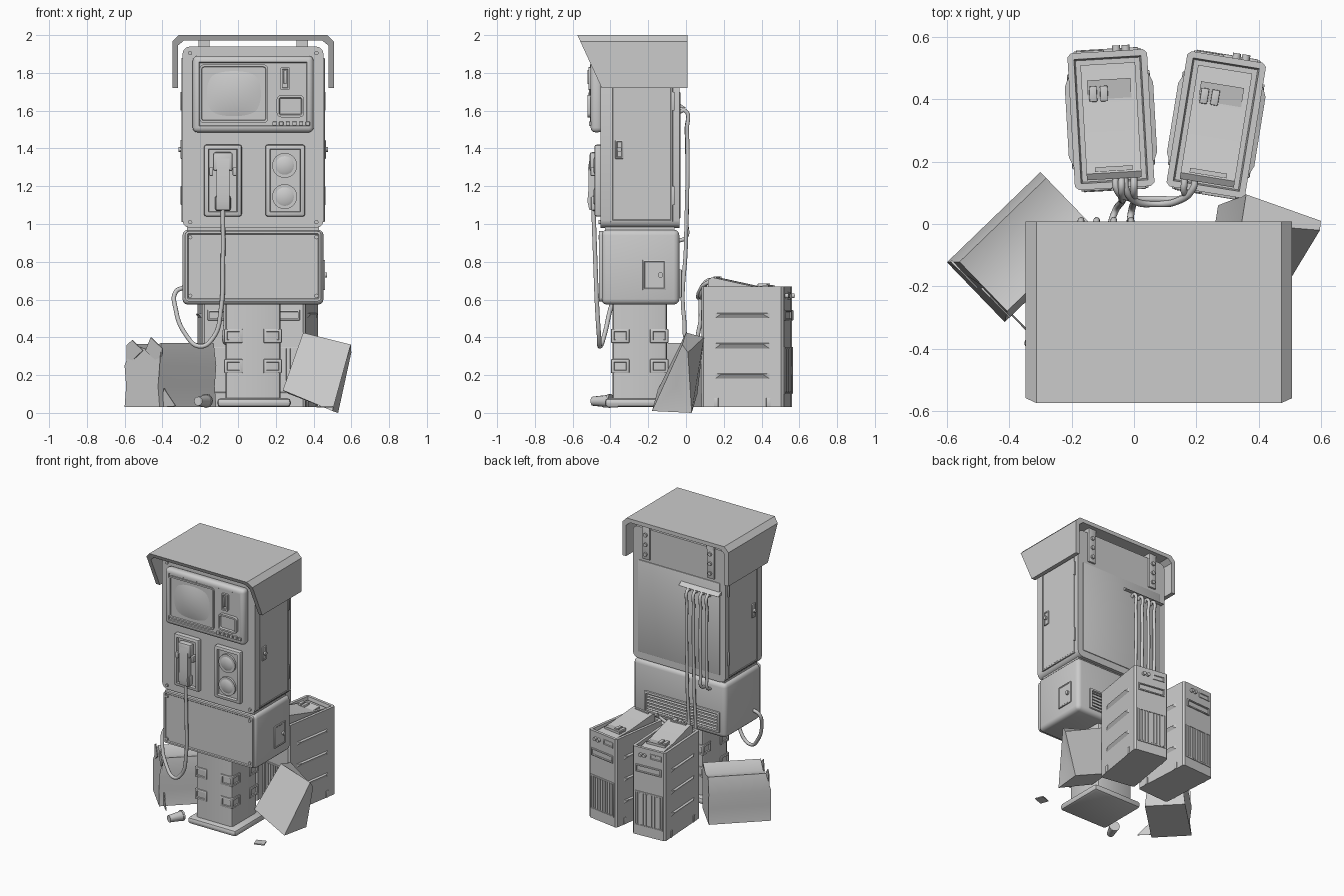
import bpy, bmesh
from math import radians, pi
from mathutils import Matrix, Vector

if "Cube" in bpy.data.objects:
    bpy.data.objects.remove(bpy.data.objects["Cube"])

grey = bpy.data.materials.new("plain_grey")
grey.use_nodes = True
grey.diffuse_color = (0.6, 0.6, 0.6, 1)
grey.node_tree.nodes["Principled BSDF"].inputs["Base Color"].default_value = (0.6, 0.6, 0.6, 1)

made = []
frame = Matrix.Identity(4)   # placement used for every new part
CX = 0.08                    # middle of the cabinet


def place(x, y, angle=0):
    return Matrix.Translation((x, y, 0)) @ Matrix.Rotation(radians(angle), 4, 'Z')


def finish(name, bm):
    bmesh.ops.recalc_face_normals(bm, faces=bm.faces)
    bm.transform(frame)
    me = bpy.data.meshes.new(name)
    bm.to_mesh(me)
    bm.free()
    me.materials.append(grey)
    ob = bpy.data.objects.new(name, me)
    bpy.context.collection.objects.link(ob)
    made.append(ob)
    return ob


def box(name, x, y, z, bevel=0, along='xyz', seg=2, recess=()):
    """Box from ranges; bevels edges along the given axes, sinks (normal, border, depth)."""
    bm = bmesh.new()
    bmesh.ops.create_cube(bm, size=1)
    for v in bm.verts:
        v.co = [r[0] + (c + 0.5) * (r[1] - r[0]) for r, c in zip((x, y, z), v.co)]
    if bevel:
        edges = []
        for e in bm.edges:
            d = e.verts[0].co - e.verts[1].co
            if 'xyz'[max(range(3), key=lambda i: abs(d[i]))] in along:
                edges.append(e)
        bmesh.ops.bevel(bm, geom=edges, offset=bevel, segments=seg, profile=0.5, affect='EDGES')
    for normal, border, depth in recess:
        bm.normal_update()
        n = Vector(normal)
        f = max((f for f in bm.faces if f.normal.dot(n) > 0.99), key=lambda f: f.calc_area())
        bmesh.ops.inset_region(bm, faces=[f], thickness=border)
        bmesh.ops.inset_region(bm, faces=[f], thickness=0.005, depth=-depth)
    return finish(name, bm)


def prism(name, pts, axis, a, b, edit=None):
    """Profile pushed along an axis: (y, z) points for x, (x, z) points for y."""
    bm = bmesh.new()
    at = (lambda p, t: (t, p[0], p[1])) if axis == 'x' else (lambda p, t: (p[0], t, p[1]))
    ends = [[bm.verts.new(at(p, t)) for p in pts] for t in (a, b)]
    for ring in ends:
        bm.faces.new(ring)
    for i in range(len(pts)):
        j = (i + 1) % len(pts)
        bm.faces.new((ends[0][i], ends[0][j], ends[1][j], ends[1][i]))
    if edit:
        for v in bm.verts:
            edit(v.co)
    return finish(name, bm)


def disc(name, pos, r, depth, axis='y', r2=None, seg=24):
    bm = bmesh.new()
    turn = Matrix.Rotation(pi / 2, 4, 'X' if axis == 'y' else 'Y') if axis != 'z' else Matrix()
    bmesh.ops.create_cone(bm, cap_ends=True, segments=seg, radius1=r, radius2=r if r2 is None else r2,
                          depth=depth, matrix=Matrix.Translation(pos) @ turn)
    return finish(name, bm)


def cable(name, pts, r=0.011):
    cu = bpy.data.curves.new(name, 'CURVE')
    cu.dimensions = '3D'
    cu.bevel_depth, cu.bevel_resolution, cu.resolution_u, cu.use_fill_caps = r, 3, 8, True
    sp = cu.splines.new('BEZIER')
    sp.bezier_points.add(len(pts) - 1)
    for bp, p in zip(sp.bezier_points, pts):
        bp.co = p
        bp.handle_left_type = bp.handle_right_type = 'AUTO'
    cu.materials.append(grey)
    bpy.context.collection.objects.link(bpy.data.objects.new(name, cu))


FRONT, BACK, UP = (0, -1, 0), (0, 1, 0), (0, 0, 1)

# Cabinet
box("upper_cabinet", (-.294, .453), (-.453, -.035), (.98, 1.94), .04, 'y', 3)
box("cabinet_neck", (-.27, .43), (-.43, -.06), (.95, 1.0))
box("lower_cabinet", (-.294, .453), (-.448, -.035), (.573, .97), .03, 'xyz', 3)
box("lower_front_panel", (-.28, .44), (-.46, -.44), (.59, .962), .02, 'y', 3, [(FRONT, .012, .006)])
for x in (-.253, .415):
    for z in (.62, .93, 1.01, 1.905):
        disc("panel_screw", (x, -.457, z), .011, .012, seg=12)

# Side doors and locks
for s in (-1, 1):
    side = CX + s * .3735
    out = lambda d: sorted((side - s * .01, side + s * d))
    box("side_door", out(.006), (-.40, -.07), (1.01, 1.88), .004, recess=[((s, 0, 0), .008, .003)])
    box("door_lock_plate", out(.012), (-.375, -.33), (1.345, 1.445), .004, recess=[((s, 0, 0), .006, .004)])
    disc("door_lock", (side + s * .012, -.353, 1.395), .013, .02, 'x', seg=12)
    for z in (1.1, 1.6):
        box("door_hinge", out(.01), (-.075, -.06), (z, z + .1), .003)
box("lower_hatch", (.44, .461), (-.23, -.105), (.65, .81), .004, recess=[((1, 0, 0), .006, .003)])
disc("hatch_lock", (.461, -.135, .73), .014, .018, 'x', seg=12)

# Rain hood with slanted front edge
def slant(co):
    if co.y < -.3:
        co.y = -.575 + (2 - co.z) * .46
half = [(.428, 1.72), (.428, 1.965), (.393, 2.0)]
inner = [(.365, 1.972), (.398, 1.945), (.398, 1.72)]
arch = [(CX - x, z) for x, z in half] + [(CX + x, z) for x, z in reversed(half)]
arch += [(CX + x, z) for x, z in reversed(inner)] + [(CX - x, z) for x, z in inner]
prism("rain_hood", arch, 'y', -.575, .008, slant)
for x in (-.18, .34):
    box("hood_bracket", (x - .03, x + .03), (-.04, -.022), (1.72, 1.975), .004)
    box("hood_spacer", (x - .03, x + .03), (-.4, -.022), (1.93, 1.975))
    for z in (1.76, 1.83, 1.9):
        disc("bracket_bolt", (x, -.018, z), .014, .016, seg=8)

# Screen unit
box("screen_unit", (-.24, .40), (-.505, -.44), (1.485, 1.89), .025, 'xyz', 3, [(FRONT, .012, .006)])
box("screen_bezel", (-.205, .16), (-.508, -.46), (1.535, 1.845), .025, 'y', 3, [(FRONT, .012, .016)])
bm = bmesh.new()
bmesh.ops.create_grid(bm, x_segments=14, y_segments=14, size=1)
for v in bm.verts:
    u, w = v.co.x, v.co.y
    v.co = (-.022 + .168 * u * (1 - .05 * w * w), -.493 - .022 * (1 - u * u) * (1 - w * w),
            1.69 + .14 * w * (1 - .05 * u * u))
finish("curved_screen", bm)
box("card_slot", (.225, .275), (-.515, -.49), (1.71, 1.83), .006, 'y', 2, [(FRONT, .01, .008)])
box("slot_lip", (.242, .258), (-.522, -.5), (1.74, 1.815), .003)
box("coin_tray", (.205, .35), (-.522, -.49), (1.565, 1.682), .022, 'y', 3, [(FRONT, .012, .012)])
for i in range(6):
    box("button", (.183 + .035 * i, .205 + .035 * i), (-.514, -.49), (1.52, 1.542), .003)

# Handset and speaker plates
for n, x in (("handset_plate", (-.18, .02)), ("speaker_plate", (.145, .355))):
    box(n, x, (-.485, -.44), (1.04, 1.42), .012, 'xyz', 2, [(FRONT, .016, .018)])
for z in (1.31, 1.145):
    disc("speaker_rim", (.247, -.472, z), .066, .02, seg=32)
    disc("speaker_cone", (.247, -.484, z), .056, .012, r2=.035, seg=32)
grip = [(-.48, 1.07), (-.512, 1.075), (-.522, 1.12), (-.515, 1.2), (-.518, 1.3), (-.508, 1.36), (-.48, 1.38)]
prism("handset_grip", grip, 'x', -.115, -.045)
box("handset_earpiece", (-.132, -.028), (-.51, -.462), (1.28, 1.38), .012)
box("handset_mouthpiece", (-.122, -.038), (-.505, -.462), (1.07, 1.15), .012)
for x in (-.142, -.018):
    box("cradle_clip", (x - .01, x + .01), (-.505, -.462), (1.255, 1.30), .004)
cable("handset_cord", [(-.08, -.49, 1.08), (-.08, -.48, .8), (-.09, -.47, .55), (-.13, -.46, .4), (-.2, -.455, .352),
                       (-.28, -.43, .42), (-.33, -.4, .55), (-.33, -.37, .64), (-.285, -.36, .665)], .012)

# Rear details
box("rear_panel", (-.25, .41), (-.04, -.03), (1.03, 1.7), .004)
prism("cable_outlet", [(-.035, 1.64), (.0, 1.615), (-.035, 1.615)], 'x', -.26, .06)
box("rear_vent", (-.25, .355), (-.05, -.022), (.61, .76), .005, recess=[(BACK, .014, .016)])
for i in range(5):
    prism("vent_slat", [(-.045, .65 + .023 * i), (-.026, .635 + .023 * i), (-.04, .635 + .023 * i)], 'x', -.23, .335)

# Pedestal
box("foot_plate", (-.11, .28), (-.43, -.06), (.03, .078), .02, 'xyz', 2)
box("pedestal", (-.066, .225), (-.39, -.10), (.06, .6), .02, 'z')
for cx, sx in ((-.066, -1), (.225, 1)):
    for cy, sy in ((-.39, -1), (-.10, 1)):
        for z in (.21, .37):
            box("corner_clamp", sorted((cx + sx * .007, cx - sx * .09)), sorted((cy + sy * .007, cy - sy * .09)),
                (z, z + .075), .005, recess=[((sx, 0, 0), .014, .012), ((0, sy, 0), .014, .012)])

# Two computer towers
for x, y, angle in ((-.074, .335, 3.3), (.264, .319, -9.2)):
    frame = place(x, y, angle)
    box("tower_case", (-.128, .128), (-.22, .22), (.03, .67), .012, 'z', 1, [(UP, .022, .025)])
    prism("tower_lid", [(-.19, .64), (-.19, .705), (-.17, .718), (.05, .67), (.18, .655), (.18, .64)], 'x', -.088, .088)
    prism("lid_scoop", [(.05, .665), (.13, .678), (.13, .65)], 'x', -.07, .07)
    for i in (0, 1):
        box("lid_key", (-.065 + .035 * i, -.04 + .035 * i), (.06, .11), (.65, .685), .003)
        disc("tower_knob", (.03 + .03 * i, .226, .62), .013, .022, seg=12)
    box("lid_slot", (-.06, .06), (-.165, -.15), (.69, .722))
    for s in (-1, 1):
        ys = lambda a, b: sorted((s * a, s * b))
        face = (0, s, 0)
        box("drive_slot", (-.1, .1), ys(.2, .228), (.49, .545), .003, recess=[(face, .008, .012)])
        box("light_panel", (-.1, -.01), ys(.2, .225), (.6, .64), .003, recess=[(face, .006, .006)])
        box("grille_frame", (-.108, .108), ys(.2, .225), (.1, .35), .003, recess=[(face, .008, .02)])
        for i in range(9):
            gx = -.088 + .022 * i
            box("grille_bar", (gx - .005, gx + .005), ys(.2, .225), (.11, .34))
        for z in (.53, .37, .21):
            prism("side_louver", [(s * .126, z), (s * .142, z - .006), (s * .126, z - .032)], 'y', -.15, .15,
                  lambda co: setattr(co, 'y', co.y * (.75 if abs(co.x) > .13 else 1)))
        for fy in (-.14, .14):
            box("tower_foot", sorted((s * .12, s * .133)), (fy - .012, fy + .012), (.03, .08), .003)
frame = Matrix()

# Cables from the cabinet to the towers
for i, (x, end) in enumerate(((-.01, .0), (-.065, -.04))):
    cable("tower_cable", [(x, -.04, 1.59), (x, -.005, 1.6), (x, .005, 1.5), (x, .0, .9), (x, -.01, .5), (x, .03, .37),
                          (end, .07, .45), (end, .085, .64), (end, .115, .7), (end, .16, .69)])
for x in (-.12, -.17):
    cable("cabinet_cable", [(x, -.04, 1.59), (x, -.005, 1.6), (x, .003, 1.5), (x, .003, 1.0), (x, .0, .93), (x, -.04, .91)])
for d in (0, .03):
    cable("link_cable", [(-.06 + d, .16, .69), (-.055 + d, .11, .69), (-.02 + d, .085 - d / 2, .64), (.07, .08 - d / 2, .61),
                         (.16 - d, .085 - d / 2, .64), (.16 + d, .115, .69), (.165 + d, .16, .69)])

# Crumpled carton
frame = place(-.415, -.315, 44)
sack = [(0, .03), (.012, .14), (0, .25), (.02, .37), (.13, .335), (.24, .365), (.267, .25), (.255, .14), (.267, .03)]
bag = [(y, z) for y, z in sack]
prism("crumpled_carton", bag, 'x', 0, .417, lambda co: setattr(co, 'x', co.x + (.03 if co.z > .3 and co.x < .1 else 0)))
prism("carton_flap_front", [(.01, .25), (.0, .34), (.09, .4), (.13, .33)], 'x', .02, .026)
prism("carton_flap_back", [(.14, .33), (.22, .385), (.262, .36), (.262, .25)], 'x', .01, .016)
prism("carton_torn_corner", [(.02, .03), (-.09, .036), (.0, .13)], 'x', .03, .036)
frame = Matrix()

# Leaning paper bag with folded-in sides
bm = bmesh.new()
pts = [(.345, .0, .425), (.597, -.02, .362), (.5, -.18, .01), (.237, -.15, .12),
       (.36, .095, .4), (.6, .01, .32), (.53, .03, 0), (.27, .06, .1)]
v = [bm.verts.new(p) for p in pts]
for q in ((0, 1, 2, 3), (4, 5, 6, 7), (0, 1, 5, 4), (3, 2, 6, 7)):
    bm.faces.new([v[i] for i in q])
for q, shift in (((1, 2, 6, 5), -.02), ((0, 3, 7, 4), .02)):
    f = bm.faces.new([v[i] for i in q])
    mid = bmesh.ops.poke(bm, faces=[f])["verts"][0]
    mid.co.x += shift
finish("leaning_paper_bag", bm)

# Litter
frame = place(-.19, -.45, -25)
disc("crushed_cup", (0, 0, .062), .034, .1, r2=.024, seg=12)
disc("cup_rim", (0, .05, .064), .037, .012, seg=12)
frame = place(.46, -.4, 20)
box("paper_scrap", (-.035, .035), (-.03, .03), (.028, .036))

# Smooth rounded edges, keep corners sharp
for ob in bpy.context.selected_objects:
    ob.select_set(False)
for ob in made:
    ob.select_set(True)
bpy.context.view_layer.objects.active = made[0]
bpy.ops.object.shade_smooth_by_angle(angle=radians(35))
